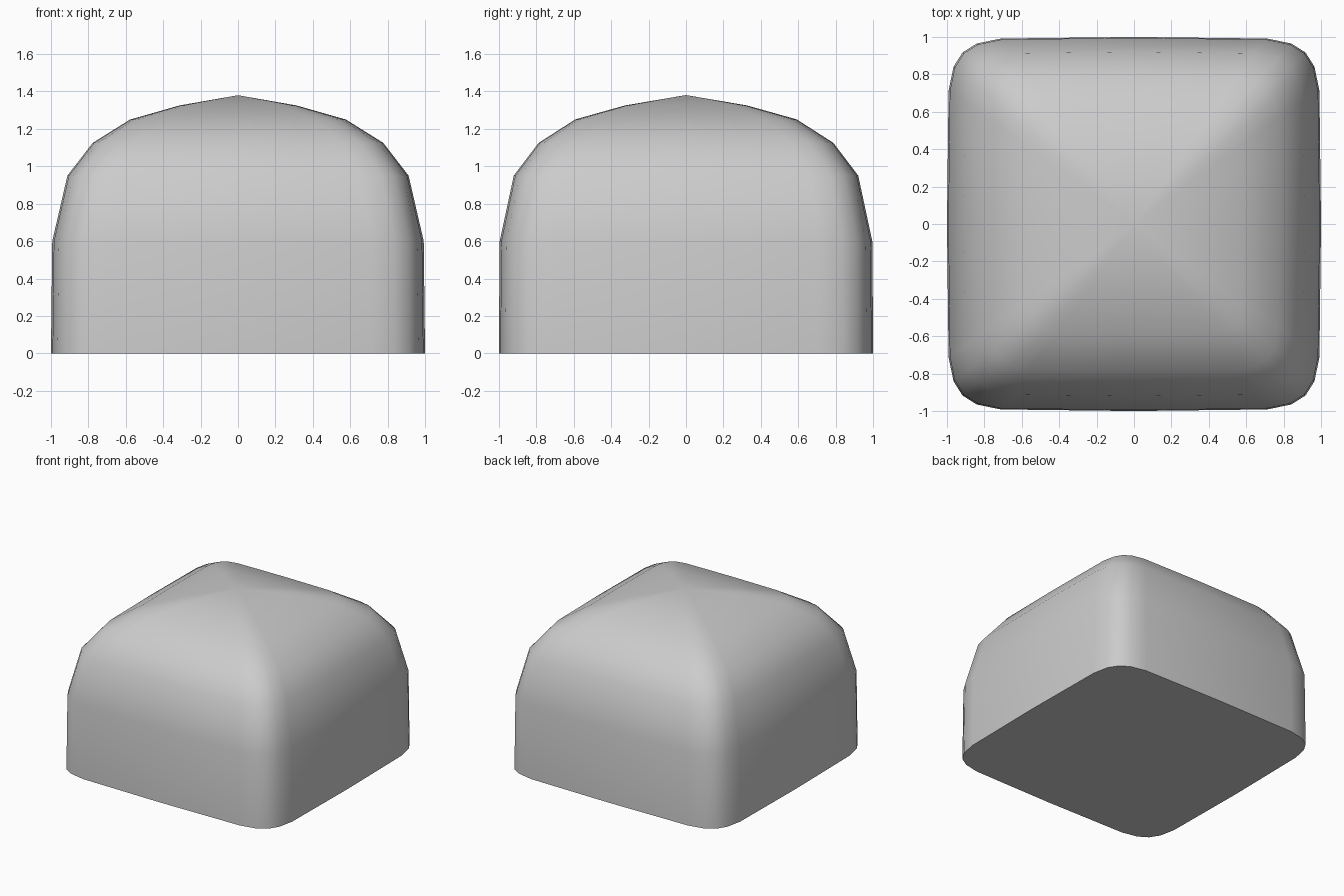
import bpy, bmesh
from math import sin, cos, pi, copysign, radians

if "Cube" in bpy.data.objects:
    bpy.data.objects.remove(bpy.data.objects["Cube"])

SEGMENTS = 24
POWER = 0.25
APEX = 1.38
# half width in x, half width in y, height
RINGS = [(1.0, 1.0, 0.0), (0.993, 0.995, 0.6), (0.912, 0.92, 0.95),
         (0.777, 0.787, 1.125), (0.577, 0.592, 1.25), (0.315, 0.325, 1.325)]


def soft(v):
    """Squares off a circle coordinate into a rounded square."""
    return 0.0 if abs(v) < 1e-6 else copysign(abs(v) ** POWER, v)


# Rounded-square dome: stacked rings closed by a flat base and a pointed top
bm = bmesh.new()
rings = []
for wx, wy, z in RINGS:
    angles = [2 * pi * i / SEGMENTS for i in range(SEGMENTS)]
    rings.append([bm.verts.new((wx * soft(cos(a)), wy * soft(sin(a)), z))
                  for a in angles])
top = bm.verts.new((0, 0, APEX))

bm.faces.new(list(reversed(rings[0])))
for i in range(SEGMENTS):
    j = (i + 1) % SEGMENTS
    for low, high in zip(rings, rings[1:]):
        bm.faces.new((low[i], low[j], high[j], high[i]))
    bm.faces.new((rings[-1][i], rings[-1][j], top))
bmesh.ops.recalc_face_normals(bm, faces=bm.faces)

mesh = bpy.data.meshes.new("square_dome")
bm.to_mesh(mesh)
bm.free()
dome = bpy.data.objects.new("square_dome", mesh)
bpy.context.collection.objects.link(dome)

# Smooth dome with a crisp base edge
bpy.context.view_layer.objects.active = dome
dome.select_set(True)
bpy.ops.object.shade_smooth_by_angle(angle=radians(50))
